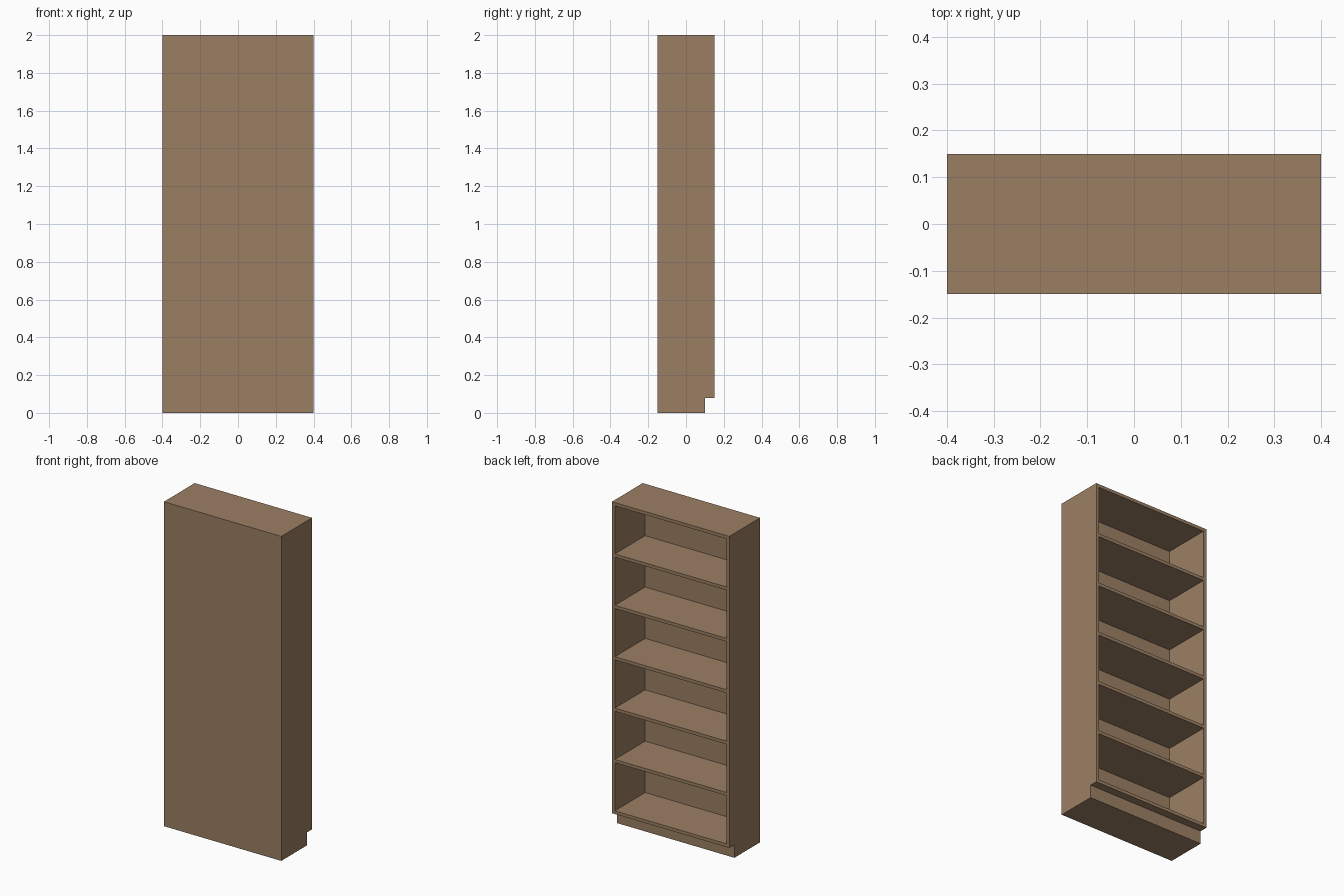
import bpy
import bmesh

cube = bpy.data.objects.get("Cube")
if cube:
    bpy.data.objects.remove(cube, do_unlink=True)

WIDTH, DEPTH, HEIGHT = 0.8, 0.3, 2.0
BOARD, BACK = 0.02, 0.005
PLINTH_H, TOE = 0.08, 0.05
BAYS = 6

wood = bpy.data.materials.new("light brown wood")
wood.use_nodes = True
colour = (0.33, 0.213, 0.127, 1)
wood.diffuse_color = colour
wood.node_tree.nodes["Principled BSDF"].inputs["Base Color"].default_value = colour


def extrude_profile(name, profile, width):
    """Extrude a (y, z) outline across x, centred on x = 0."""
    bm = bmesh.new()
    face = bm.faces.new([bm.verts.new((-width / 2, y, z)) for y, z in profile])
    moved = bmesh.ops.extrude_face_region(bm, geom=[face])["geom"]
    verts = [v for v in moved if isinstance(v, bmesh.types.BMVert)]
    bmesh.ops.translate(bm, verts=verts, vec=(width, 0, 0))
    bmesh.ops.recalc_face_normals(bm, faces=bm.faces)
    mesh = bpy.data.meshes.new(name)
    bm.to_mesh(mesh)
    bm.free()
    mesh.materials.append(wood)
    obj = bpy.data.objects.new(name, mesh)
    bpy.context.collection.objects.link(obj)
    return obj


def rect(y0, y1, z0, z1):
    return [(y0, z0), (y1, z0), (y1, z1), (y0, z1)]


# Carcass with a recessed plinth under the open side
rear, opening = -DEPTH / 2, DEPTH / 2
carcass = extrude_profile("carcass", [
    (rear, 0), (opening - TOE, 0), (opening - TOE, PLINTH_H),
    (opening, PLINTH_H), (opening, HEIGHT), (rear, HEIGHT)], WIDTH)

# Hollow interior, leaving a thin back panel
floor, ceiling = PLINTH_H + BOARD, HEIGHT - BOARD
inner_width = WIDTH - 2 * BOARD
cutter = extrude_profile(
    "interior_cutter", rect(rear + BACK, opening + 0.1, floor, ceiling), inner_width)
cut = carcass.modifiers.new("interior", "BOOLEAN")
cut.operation = "DIFFERENCE"
cut.solver = "EXACT"
cut.object = cutter
bpy.context.view_layer.objects.active = carcass
bpy.ops.object.modifier_apply(modifier=cut.name)
bpy.data.objects.remove(cutter, do_unlink=True)

# Evenly spaced shelves
pitch = (ceiling - floor + BOARD) / BAYS
for i in range(1, BAYS):
    z = floor + i * pitch
    extrude_profile(f"shelf_{i}", rect(rear + BACK, opening, z - BOARD, z), inner_width)
